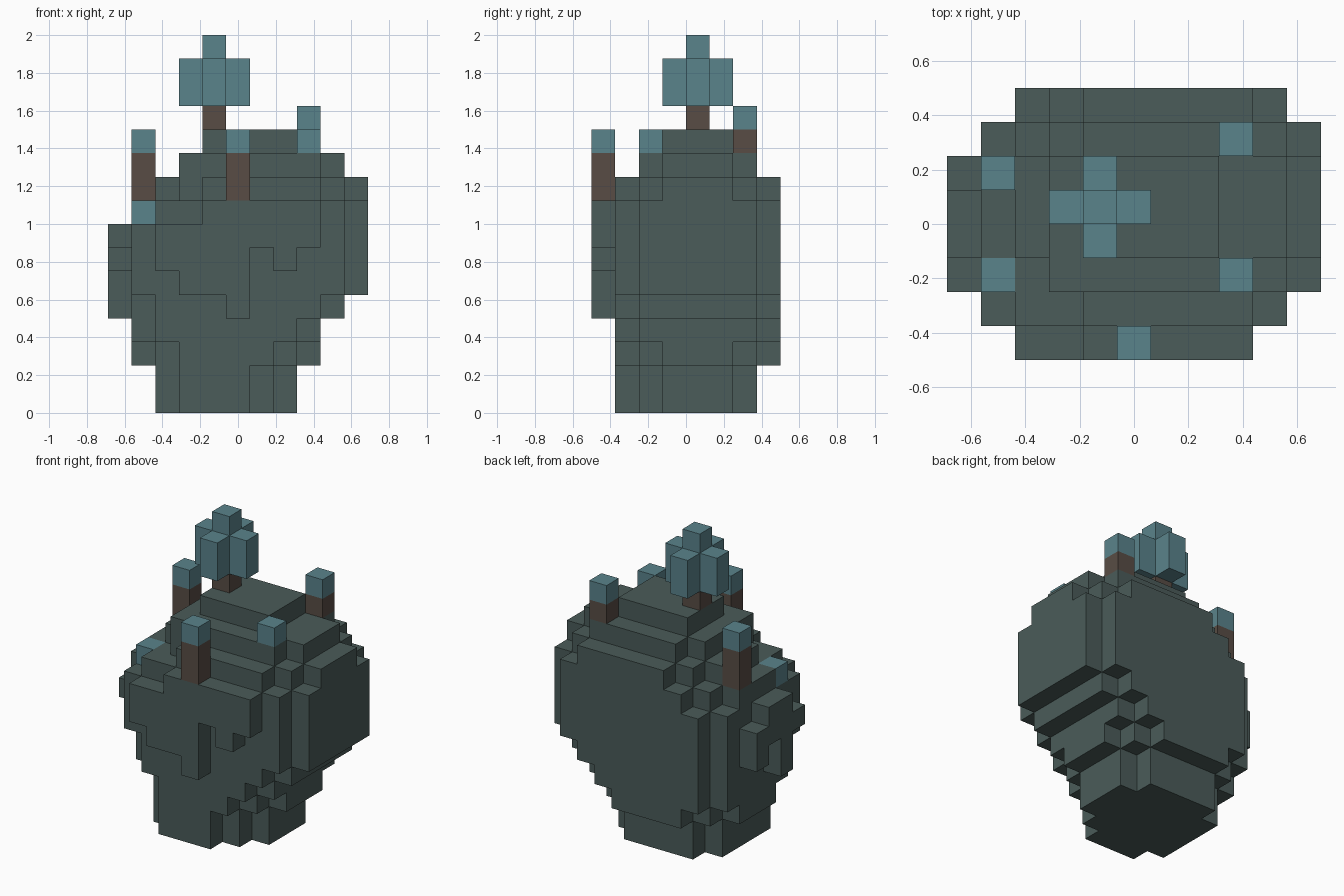
import bpy
import bmesh
from mathutils import Vector

cube = bpy.data.objects.get("Cube")
if cube:
    bpy.data.objects.remove(cube, do_unlink=True)

U = 0.125                                # size of one block
ORIGIN = Vector((-5.5 * U, -4 * U, 0))   # corner of block (0, 0, 0)


def material(name, rgb):
    mat = bpy.data.materials.new(name)
    mat.use_nodes = True
    mat.diffuse_color = (*rgb, 1)
    mat.node_tree.nodes["Principled BSDF"].inputs["Base Color"].default_value = (*rgb, 1)
    return mat


STONE = material("dark stone green", (0.069, 0.106, 0.100))
LEAF = material("teal leaf", (0.102, 0.228, 0.260))
BARK = material("brown bark", (0.098, 0.073, 0.059))


def block_object(name, cells, mat):
    """Join blocks into one outer shell, then merge the flat areas."""
    cells = set(cells)
    bm = bmesh.new()
    for cell in cells:
        c = Vector(cell)
        for axis in range(3):
            for side in (-1, 1):
                n = Vector((0, 0, 0))
                n[axis] = side
                if tuple(int(v) for v in c + n) in cells:
                    continue
                a, b = Vector((0, 0, 0)), Vector((0, 0, 0))
                a[(axis + 1) % 3] = 0.5
                b[(axis + 2) % 3] = 0.5 * side
                mid = c + Vector((0.5, 0.5, 0.5)) + n * 0.5
                corners = (mid - a - b, mid + a - b, mid + a + b, mid - a + b)
                bm.faces.new([bm.verts.new(ORIGIN + p * U) for p in corners])
    bmesh.ops.remove_doubles(bm, verts=bm.verts[:], dist=1e-4)
    bmesh.ops.dissolve_limit(bm, angle_limit=0.01, verts=bm.verts[:], edges=bm.edges[:])
    mesh = bpy.data.meshes.new(name)
    bm.to_mesh(mesh)
    bm.free()
    mesh.materials.append(mat)
    obj = bpy.data.objects.new(name, mesh)
    bpy.context.collection.objects.link(obj)
    return obj


# Floating rock: slices from front to back, as (first y, last y, first x,
# underside heights, top heights), one hex digit per column of blocks
slices = [
    (0, 0, 2, "6554767", "8899999"),            # hanging front ledge
    (1, 1, 1, "530002345", "899aaaaa9"),
    (2, 2, 1, "3000002345", "89bbbbbba9"),
    (3, 5, 1, "2000000245", "9abccccbba"),      # core
    (6, 6, 1, "3200002345", "89abbbbba9"),
    (7, 7, 2, "32222345", "89aaaaa9"),          # back wall
]
rock = []
for y0, y1, x0, low, high in slices:
    for y in range(y0, y1 + 1):
        for n, (lo, hi) in enumerate(zip(low, high)):
            rock += [(x0 + n, y, z) for z in range(int(lo, 16), int(hi, 16))]

# Ragged ledge on the -x side
for y, lo, hi in ((2, 6, 7), (3, 4, 8), (4, 6, 8), (5, 5, 7)):
    rock += [(0, y, z) for z in range(lo, hi)]
block_object("floating_rock", rock, STONE)

# Saplings: position, ground height and trunk height, with one leaf block on top
saplings = {
    "front": (5, 0, 9, 2),
    "front_right": (1, 2, 8, 0),
    "back_right": (1, 5, 9, 2),
    "front_left": (8, 2, 11, 0),
    "back_left": (8, 6, 11, 1),
}
for name, (x, y, ground, tall) in saplings.items():
    if tall:
        block_object(name + "_sapling_trunk",
                     [(x, y, ground + k) for k in range(tall)], BARK)
    block_object(name + "_sapling_leaf", [(x, y, ground + tall)], LEAF)

# Main tree: trunk and a cross-shaped crown with a tip
block_object("tree_trunk", [(4, 4, 12)], BARK)
crown = [(4 + dx, 4 + dy, z) for z in (13, 14)
         for dx, dy in ((0, 0), (1, 0), (-1, 0), (0, 1), (0, -1))]
block_object("tree_crown", crown + [(4, 4, 15)], LEAF)
